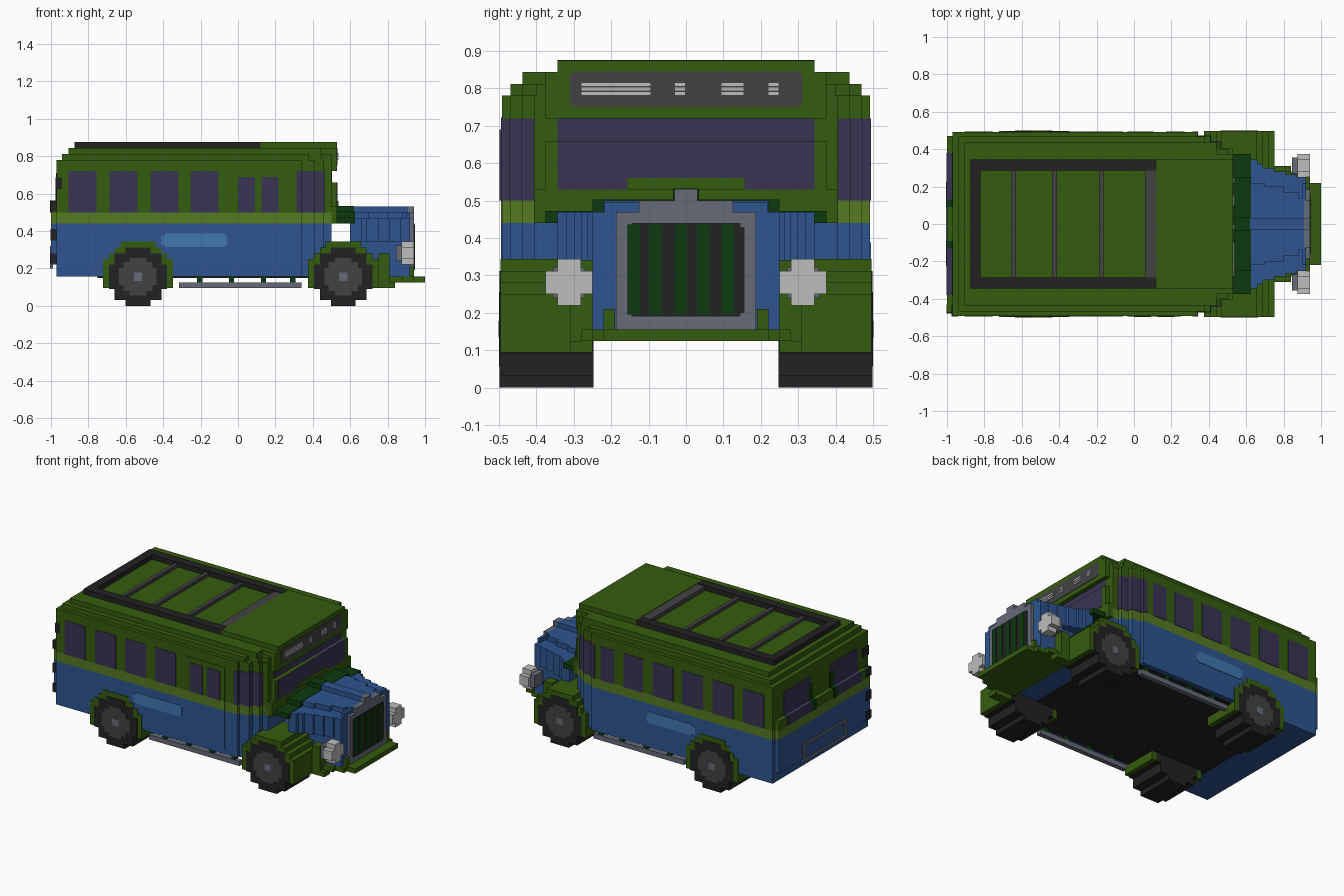
import bpy, bmesh

cube = bpy.data.objects.get("Cube")
if cube:
    bpy.data.objects.remove(cube, do_unlink=True)


def srgb(h):
    vals = [int(h[i:i + 2], 16) / 255 for i in (0, 2, 4)]
    return [v / 12.92 if v < .04045 else ((v + .055) / 1.055) ** 2.4 for v in vals] + [1]


MATS = {}
for name, h in {"green": "355C0E", "light_green": "557A22", "blue": "2E5590",
                "glass": "383454", "black": "222222", "dark_grey": "434244",
                "light_blue": "4177B0", "grey": "666B79", "dark_green": "0D3A0F",
                "light_grey": "BCBDBC"}.items():
    m = bpy.data.materials.new(name)
    m.use_nodes = True
    m.diffuse_color = srgb(h)
    m.node_tree.nodes["Principled BSDF"].inputs["Base Color"].default_value = srgb(h)
    MATS[name] = m


def box(x0, x1, y0, y1, z0, z1):
    return ([(x0, y0), (x1, y0), (x1, y1), (x0, y1)], z0, z1)


def mid(x0, x1, w, z0, z1):
    return box(x0, x1, -w, w, z0, z1)


def stepped(steps, end, z0, z1):
    """Symmetric slab whose half width changes at each (x, w) step."""
    half = []
    for i, (x, w) in enumerate(steps):
        nx = steps[i + 1][0] if i + 1 < len(steps) else end
        half += [(x, w), (nx, w)]
    return (half + [(x, -y) for x, y in reversed(half)], z0, z1)


def both(*shapes):
    """Each shape plus its copy on the other side."""
    return list(shapes) + [([(x, -y) for x, y in p], a, b) for p, a, b in shapes]


def part(name, mat, shapes):
    bm = bmesh.new()
    for pts, z0, z1 in shapes:
        lo = [bm.verts.new((x, y, z0)) for x, y in pts]
        hi = [bm.verts.new((x, y, z1)) for x, y in pts]
        bm.faces.new(lo)
        bm.faces.new(hi)
        n = len(pts)
        for i in range(n):
            j = (i + 1) % n
            bm.faces.new((lo[i], lo[j], hi[j], hi[i]))
    bmesh.ops.recalc_face_normals(bm, faces=bm.faces)
    me = bpy.data.meshes.new(name)
    bm.to_mesh(me)
    bm.free()
    me.materials.append(MATS[mat])
    ob = bpy.data.objects.new(name, me)
    bpy.context.collection.objects.link(ob)
    return ob


# Body bands, with stepped front corners
S = .492
nose = [(.34, .47), (.41, .437), (.46, .406)]
tail = [(-1, .47), (-.97, S)]
part("lower_body", "blue", [stepped([(-.97, S)] + nose, .5, .156, .22),
                            stepped(tail + nose, .5, .22, .44)])
part("waist_band", "light_green", [stepped(tail + nose, .5, .44, .5)])
part("window_band", "green", [stepped(tail + nose, .5, .5, .56),
                              stepped([(-.97, S)] + nose, .5, .56, .72)])
part("roof", "green", [
    stepped([(-.97, S)] + nose + [(.5, .375)], .53, .72, .781),
    stepped([(-.94, .469), (.38, .437), (.45, .4), (.5, .375)], .53, .781, .812),
    stepped([(-.906, .437), (.44, .375)], .53, .812, .844),
    mid(.12, .53, .344, .844, .875)])
part("chassis_plate", "black", [mid(-.75, .53, .46, .15, .157)])

# Roof rack
part("rack_frame", "black", both(box(-.875, .12, .285, .344, .844, .876))
     + [mid(-.875, -.82, .285, .844, .876)])
part("rack_bars", "dark_grey", [mid(x - .013, x + .013, .285, .844, .865)
                                for x in (-.645, -.425, -.175)]
     + [mid(.06, .12, .285, .844, .872)])

# Windscreen and its surround
part("windscreen_frame", "green", [mid(.45, .53, .406, .44, .53), mid(.45, .53, .375, .53, .66),
                                   mid(.528, .536, .156, .53, .56)])
part("windscreen", "glass", [mid(.49, .533, .344, .53, .66), mid(.49, .503, .344, .66, .72)])
part("header_panel", "dark_grey", [mid(.527, .533, .312, .755, .84),
                                   mid(.527, .533, .3, .75, .845)])
part("header_light_bars", "light_grey", [box(.53, .536, a, b, z, z + .008)
     for a, b in ((-.28, -.095), (-.03, -.003), (.095, .154), (.22, .247))
     for z in (.783, .795, .807)])

# Side windows: the -y side has a door, the +y side a full row
P = S + .003
row = [(-.906, -.757), (-.687, -.537), (-.468, -.318), (-.254, -.104)]
part("right_windows", "glass", [box(a, b, -P, -S + .01, .5, .72) for a, b in row]
     + [box(a, b, -P - .003, -S + .01, .5, .69) for a, b in ((0, .09), (.125, .216))])
part("left_windows", "glass", [box(a, b, S - .01, P, .5, .72)
                               for a, b in row + [(-.035, .105), (.17, .27)]])
part("corner_windows", "glass", [stepped([(.313, P), (.343, .473), (.413, .44)], .463, .5, .72)])
part("door_lower", "blue", [box(-.035, .25, -P, -.45, .19, .44)])
part("door_band", "light_green", [box(-.035, .25, -P, -.45, .44, .5)])
part("door_upper", "green", [box(-.035, .25, -P, -.45, .5, .722)])
part("side_stripes", "light_blue", both(box(-.41, -.06, S - .01, P, .325, .375),
                                        box(-.39, -.07, S - .01, P, .315, .388)))

# Rear details
part("rear_windows", "glass", both(box(-1.003, -.96, .1, .38, .5, .562),
                                   box(-.974, -.96, .1, .38, .562, .71)))
part("rear_window_trim", "dark_green", both(box(-1.005, -.96, .09, .13, .5, .564),
                                            box(-.977, -.96, .09, .13, .564, .66)))
part("rear_frame", "grey", both(box(-1.005, -.99, .2, .225, .2, .32))
     + [mid(-1.005, -.99, .225, z, z + .02) for z in (.2, .3)])
part("rear_lamps", "black", [box(-1.003, -.965, -.478, -.43, a, b)
                             for a, b in ((.225, .28), (.35, .41), (.505, .56))]
     + [box(-.975, -.94, -P, -.43, .625, .685)])

# Bonnet, cowl, grille
plan = [(.6, .344), (.66, .32), (.69, .3), (.75, .28), (.81, .265), (.87, .25)]
part("bonnet", "blue", [
    mid(.5, .91, .25, .156, .345),
    stepped(plan, .91, .34, .469),
    stepped([(.6, .22), (.7, .2), (.8, .17), (.88, .14)], .91, .469, .5),
    mid(.6, .91, .031, .5, .531)])
part("cowl", "dark_green", [mid(.52, .625, .375, .44, .472), mid(.52, .625, .25, .472, .503),
                            mid(.53, .62, .035, .503, .533)])
part("bonnet_front", "blue", [mid(.9, .92, .25, .156, .469), mid(.9, .92, .219, .469, .495)])
part("grille_surround", "grey", [mid(.905, .94, .1875, .156, .469),
                                 mid(.905, .94, .125, .469, .5), mid(.905, .94, .031, .5, .531)])
part("grille", "black", [mid(.93, .943, .156, .2, .43), mid(.93, .943, .146, .19, .44)])
part("grille_bars", "dark_green", [box(.935, .947, y, y + .033, .195, .436)
                                   for y in (-.156, -.098, -.03, .03, .095)])

# Headlamps
part("headlamp_lenses", "light_grey", both(
    box(.875, .94, .25, .375, .25, .312), box(.875, .94, .281, .344, .22, .344)))
part("headlamp_backs", "grey", both(box(.844, .876, .27, .355, .24, .322)))

# Bumper
part("bumper", "green", [stepped([(.7, .45), (.75, .31), (.81, .28), (.88, .25), (.94, .22)],
                                 1, .125, .156)]
     + both(box(.69, .84, .25, .31, .094, .125), box(.75, .81, .25, .31, .15, .28),
            box(.92, .94, .19, .22, .15, .21)))

# Wheels and stepped arches
for label, cx in (("rear", -.535), ("front", .5625)):
    part(label + "_arches", "green", both(*[box(cx - d, cx + d, .25, .496, .094, z)
         for d, z in ((.1875, .25), (.156, .281), (.125, .312), (.094, .344))]))
    cz = .156
    part(label + "_wheels", "black", both(*[
        box(cx - a, cx + a, .247, .498, cz - b, cz + b)
        for a, b in ((.066, .156), (.125, .125), (.156, .066))]))
    part(label + "_hubs", "dark_grey", both(*[
        box(cx - a, cx + a, .46, .4995, cz - b, cz + b)
        for a, b in ((.045, .1), (.078, .078), (.1, .045))]))
    part(label + "_hub_caps", "grey", both(box(cx - .022, cx + .022, .46, .501, cz - .022, cz + .022)))

# Running boards
part("running_boards", "grey", both(box(-.315, .34, .44, .47, .094, .125)))
part("board_brackets", "dark_green", both(*[box(x - .014, x + .014, .44, .468, .12, .158)
                                            for x in (-.205, -.035, .137, .293)]))
